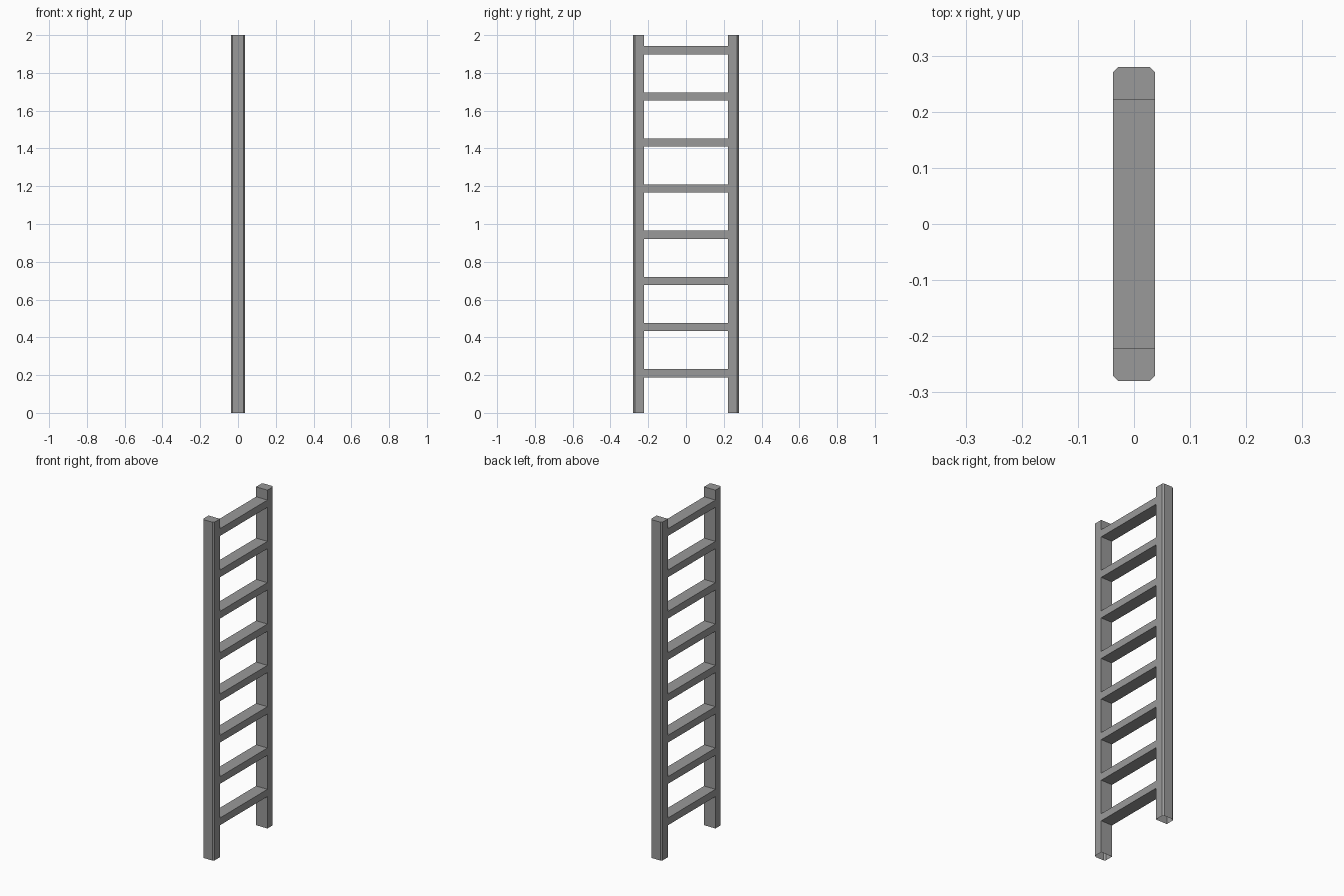
import bpy
import bmesh

cube = bpy.data.objects.get("Cube")
if cube:
    bpy.data.objects.remove(cube, do_unlink=True)

HALF_WIDTH = 0.037
INNER, OUTER = 0.222, 0.28
CHAMFER = 0.009
HEIGHT = 2.0
RUNG_COUNT, RUNG_HEIGHT = 8, 0.043
FIRST_RUNG, LAST_RUNG = 0.21, 1.92

grey = bpy.data.materials.new("metal_grey")
grey.use_nodes = True
colour = (0.32, 0.32, 0.32, 1)
grey.diffuse_color = colour
grey.node_tree.nodes["Principled BSDF"].inputs["Base Color"].default_value = colour


def extrude_profile(name, profile, direction, open_start=False, open_end=False):
    """Sweep a closed flat outline along a direction, optionally without end caps."""
    bm = bmesh.new()
    base = bm.faces.new([bm.verts.new(p) for p in profile])
    swept = bmesh.ops.extrude_face_region(bm, geom=[base], use_keep_orig=True)["geom"]
    moved = [v for v in swept if isinstance(v, bmesh.types.BMVert)]
    cap = next(f for f in swept if isinstance(f, bmesh.types.BMFace))
    bmesh.ops.translate(bm, verts=moved, vec=direction)
    bmesh.ops.recalc_face_normals(bm, faces=bm.faces)
    dropped = [f for f, is_open in ((base, open_start), (cap, open_end)) if is_open]
    if dropped:
        bmesh.ops.delete(bm, geom=dropped, context='FACES_ONLY')
    mesh = bpy.data.meshes.new(name)
    bm.to_mesh(mesh)
    bm.free()
    mesh.materials.append(grey)
    obj = bpy.data.objects.new(name, mesh)
    bpy.context.collection.objects.link(obj)
    return obj


# Side rails: outer corners chamfered, feet open underneath
for name, side in (("front_rail", -1), ("back_rail", 1)):
    outline = [(-HALF_WIDTH, INNER), (HALF_WIDTH, INNER),
               (HALF_WIDTH, OUTER - CHAMFER), (HALF_WIDTH - CHAMFER, OUTER),
               (CHAMFER - HALF_WIDTH, OUTER), (-HALF_WIDTH, OUTER - CHAMFER)]
    extrude_profile(name, [(x, side * y, 0) for x, y in outline],
                    (0, 0, HEIGHT), open_start=True)

# Flat rungs, as wide as the rails and open where they meet them
spacing = (LAST_RUNG - FIRST_RUNG) / (RUNG_COUNT - 1)
for i in range(RUNG_COUNT):
    z = FIRST_RUNG + i * spacing
    low, high = z - RUNG_HEIGHT / 2, z + RUNG_HEIGHT / 2
    outline = [(-HALF_WIDTH, low), (HALF_WIDTH, low),
               (HALF_WIDTH, high), (-HALF_WIDTH, high)]
    extrude_profile(f"rung_{i + 1}", [(x, -INNER, h) for x, h in outline],
                    (0, 2 * INNER, 0), open_start=True, open_end=True)
